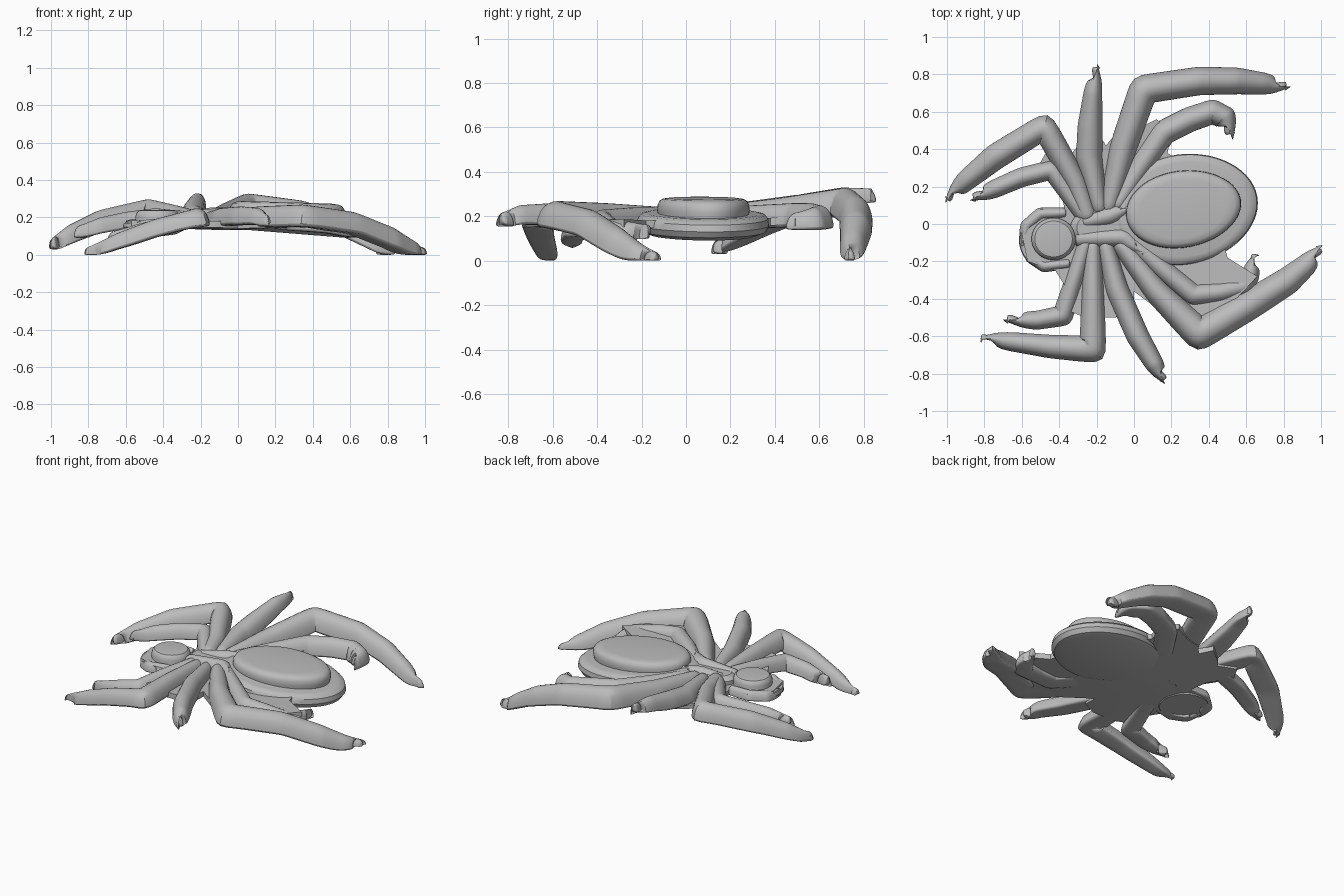
import bpy, bmesh, math
from mathutils import Vector

if "Cube" in bpy.data.objects:
    bpy.data.objects.remove(bpy.data.objects["Cube"])

# Single grey material
grey = bpy.data.materials.new("plain_grey")
grey.use_nodes = True
colour = (0.5, 0.5, 0.5, 1)
grey.diffuse_color = colour
grey.node_tree.nodes["Principled BSDF"].inputs["Base Color"].default_value = colour


def finish(name, bm, subdivide=0, angle=40):
    bmesh.ops.recalc_face_normals(bm, faces=bm.faces)
    mesh = bpy.data.meshes.new(name)
    bm.to_mesh(mesh)
    bm.free()
    mesh.materials.append(grey)
    obj = bpy.data.objects.new(name, mesh)
    bpy.context.collection.objects.link(obj)
    if subdivide:
        mod = obj.modifiers.new("Smooth", "SUBSURF")
        mod.levels = mod.render_levels = subdivide
    bpy.ops.object.select_all(action="DESELECT")
    obj.select_set(True)
    bpy.context.view_layer.objects.active = obj
    bpy.ops.object.shade_smooth_by_angle(angle=math.radians(angle))


def loft(bm, rings):
    loops = [[bm.verts.new(p) for p in ring] for ring in rings]
    n = len(loops[0])
    for a, b in zip(loops, loops[1:]):
        for i in range(n):
            j = (i + 1) % n
            bm.faces.new((a[i], a[j], b[j], b[i]))
    bm.faces.new(loops[0])
    bm.faces.new(loops[-1])


# Flat-bottomed limb section: (sideways share, height share)
SECTION = [(-1, 0), (-1.17, 0.1), (-1, 0.5), (-0.75, 0.82), (-0.25, 1), (0.25, 1),
           (0.75, 0.82), (1, 0.5), (1.17, 0.1), (1, 0), (0, 0)]


def limb(name, path, depth=0.13):
    """Loft the section along points of (x, y, top z, half width), with a rounded tip."""
    pts = []
    for a, b in zip(path, path[1:]):
        for t in (0, 0.15, 0.5, 0.85):
            pts.append(Vector(a).lerp(Vector(b), t))
    before, end = Vector(path[-2]), Vector(path[-1])
    length = (end - before).xy.length
    for back, width in ((0.035, 1), (0.012, 0.85), (0, 0.45)):
        p = before.lerp(end, 1 - back / length)
        p.w *= width
        pts.append(p)
    bm = bmesh.new()
    rings = []
    for i, p in enumerate(pts):
        into = (p - pts[max(i - 1, 0)]).xy
        out = (pts[min(i + 1, len(pts) - 1)] - p).xy
        into = into.normalized() if into.length else out.normalized()
        out = out.normalized() if out.length else into
        along = (into + out).normalized()
        mitre = min(1 / max(along.dot(out), 0.1), 1.35)
        side = Vector((-along.y, along.x)) * p.w * mitre
        d = min(depth, 0.015 + p.w * 1.6, p.z)
        rings.append([(p.x + side.x * s, p.y + side.y * s, p.z - d + d * h)
                      for s, h in SECTION])
    loft(bm, rings)
    finish(name, bm, 1, 50)


def egg(name, centre, size, turn, levels, tilt=0.0, taper=0.0, count=56):
    """Stack egg-shaped rings; levels are (outline scale, z)."""
    bm = bmesh.new()
    rings = []
    for scale, z in levels:
        ring = []
        for i in range(count):
            t = math.tau * i / count
            x = size[0] * scale * math.cos(t)
            y = size[1] * scale * math.sin(t) * (1 + taper * math.cos(t))
            px = x * math.cos(turn) - y * math.sin(turn)
            py = x * math.sin(turn) + y * math.cos(turn)
            ring.append((centre[0] + px, centre[1] + py, z - tilt * px))
        rings.append(ring)
    loft(bm, rings)
    finish(name, bm, 0, 35)


# Back side legs
limb("back_outer_front_leg", [(-0.24, 0.02, .24, .05), (-0.31, .22, .26, .055),
     (-0.48, .52, .30, .06), (-0.74, .36, .24, .062), (-0.9, .23, .16, .05), (-1, .13, .08, .028)])
limb("back_inner_front_leg", [(-0.25, 0.02, .23, .04), (-0.44, .29, .25, .047),
     (-0.6, .25, .23, .047), (-0.74, .19, .2, .044), (-0.86, .14, .15, .032)])
limb("back_middle_leg", [(-0.18, .06, .24, .04), (-0.24, .35, .27, .063),
     (-0.235, .52, .3, .06), (-0.22, .7, .33, .045), (-0.2, .84, .325, .028)], 0.1)
limb("back_long_rear_leg", [(-0.14, .06, .24, .045), (-0.06, .4, .28, .065),
     (0.05, .72, .33, .07), (.35, .765, .29, .068), (.55, .765, .22, .064),
     (.7, .75, .13, .052), (.815, .735, .04, .03)], 0.14)
limb("back_short_rear_leg", [(-0.1, .08, .24, .04), (.03, .3, .25, .055),
     (.16, .49, .26, .06), (.3, .56, .26, .06), (.42, .6, .25, .058), (.485, .57, .24, .055),
     (.515, .48, .21, .035)], 0.12)

# Front side legs
limb("front_inner_front_leg", [(-0.25, -.08, .23, .04), (-0.32, -.3, .22, .045),
     (-0.38, -.49, .2, .05), (-0.52, -.515, .17, .045), (-0.68, -.51, .12, .034)], 0.1)
limb("front_outer_front_leg", [(-0.22, -.08, .23, .04), (-0.22, -.4, .25, .055),
     (-0.22, -.67, .25, .065), (-0.45, -.655, .19, .056), (-0.65, -.63, .115, .046),
     (-0.82, -.61, .03, .03)], 0.1)
limb("front_middle_leg", [(-0.16, -.08, .23, .04), (-0.09, -.35, .25, .055),
     (.02, -.6, .26, .055), (.11, -.75, .25, .045), (.16, -.835, .21, .028)], 0.1)
limb("front_long_rear_leg", [(-0.09, -.08, .24, .045), (.12, -.36, .26, .06),
     (.35, -.59, .27, .075), (.62, -.43, .23, .072), (.82, -.305, .15, .066),
     (.92, -.22, .085, .053), (.995, -.13, .03, .03)], 0.12)
limb("front_short_rear_leg", [(-0.04, -.07, .24, .04), (.16, -.25, .24, .05),
     (.32, -.38, .23, .055), (.46, -.365, .215, .052), (.58, -.335, .19, .05), (.62, -.28, .18, .045),
     (.65, -.16, .16, .028)])

# Thorax ridges running from the head to the abdomen
limb("thorax_back_ridge", [(-0.28, .01, .23, .04), (-0.14, .04, .255, .05), (0, .1, .25, .045)])
limb("thorax_front_ridge", [(-0.32, -.08, .23, .045), (-0.06, -.07, .255, .05), (.06, -.16, .24, .04)])
egg("thorax", (-0.17, -0.02), (.17, .11), 0, [(1, .14), (1, .2), (.8, .225)])

# Abdomen: broad rim with a raised pad
egg("abdomen_rim", (.28, .08), (.385, .295), math.radians(10),
    [(.8, .115), (.95, .132), (1, .16), (.985, .19), (.93, .207), (.85, .212)], 0.08, -0.05)
egg("abdomen_pad", (.265, .08), (.31, .205), math.radians(9),
    [(.97, .19), (1, .225), (.99, .25), (.95, .268), (.88, .277), (.75, .281)], 0.03, -0.04)

# Head with jaws curling around it
egg("head_base", (-0.46, -0.085), (.155, .16), 0, [(.93, .135), (1, .15), (.97, .17)])
egg("head", (-0.43, -0.08), (.118, .113), 0,
    [(1, .14), (1, .205), (.95, .225), (.85, .236), (.6, .24)])
limb("back_jaw", [(-0.36, .06, .2, .025), (-0.5, .055, .2, .03), (-0.575, -.01, .19, .03),
                  (-0.6, -.12, .175, .022)], 0.06)
limb("front_jaw", [(-0.34, -.21, .2, .025), (-0.48, -.225, .19, .03), (-0.55, -.18, .18, .028),
                   (-0.58, -.1, .17, .022)], 0.06)

# Thin web joining the leg roots and closing the underside
outline = [(-0.6, -.05), (-0.57, -.2), (-0.42, -.25), (-0.37, -.33), (-0.36, -.46), (-0.26, -.5),
           (-0.15, -.5), (-0.1, -.5), (0, -.45), (0, -.36), (.08, -.42), (.3, -.59), (.5, -.45),
           (.66, -.28), (.5, -.18), (.4, .2), (.18, .38), (.2, .5), (.12, .56), (0, .5), (-0.1, .48),
           (-0.15, .42), (-0.2, .5), (-0.3, .42), (-0.33, .38), (-0.45, .42), (-0.5, .33),
           (-0.4, .2), (-0.37, .08), (-0.5, .08)]
hub = Vector((-0.08, 0))
rings = []
for scale, z in ((.02, .13), (.5, .13), (1, .13), (1, .165), (.5, .165), (.02, .165)):
    spots = [hub.lerp(Vector(p), scale) for p in outline]
    rings.append([(p.x, p.y, z + 0.03 * p.length + 0.04 * max(p.y, 0)) for p in spots])
bm = bmesh.new()
loft(bm, rings)
finish("leg_web", bm, 0, 30)
